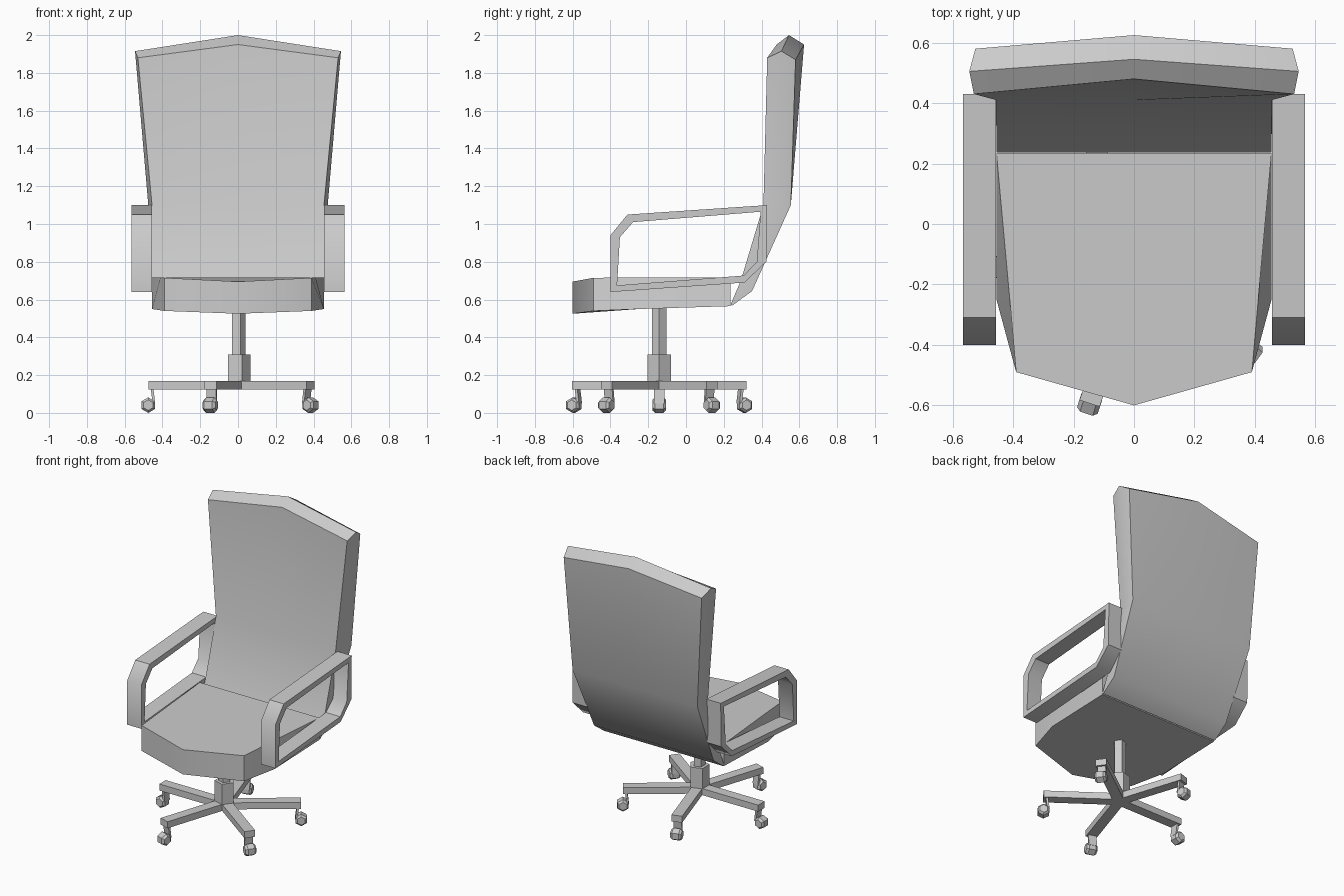
import bpy, bmesh, math
from mathutils import Matrix, Vector

cube = bpy.data.objects.get("Cube")
if cube:
    bpy.data.objects.remove(cube, do_unlink=True)

GREY = (0.6, 0.6, 0.6, 1)
grey = bpy.data.materials.new("plain_grey")
grey.use_nodes = True
grey.diffuse_color = GREY
grey.node_tree.nodes["Principled BSDF"].inputs["Base Color"].default_value = GREY


def finish(name, bm, smooth=40):
    """Turn a bmesh into a named, shaded object."""
    bmesh.ops.recalc_face_normals(bm, faces=bm.faces)
    mesh = bpy.data.meshes.new(name)
    bm.to_mesh(mesh)
    bm.free()
    mesh.materials.append(grey)
    ob = bpy.data.objects.new(name, mesh)
    bpy.context.collection.objects.link(ob)
    bpy.ops.object.select_all(action="DESELECT")
    bpy.context.view_layer.objects.active = ob
    ob.select_set(True)
    bpy.ops.object.shade_smooth_by_angle(angle=math.radians(smooth))
    return ob


def loft(bm, rings, caps=True, closed=False):
    """Skin a series of equal rings and return their vertices."""
    rows = [[bm.verts.new(p) for p in ring] for ring in rings]
    pairs = list(zip(rows, rows[1:])) + ([(rows[-1], rows[0])] if closed else [])
    for a, b in pairs:
        for i in range(len(a)):
            j = (i + 1) % len(a)
            bm.faces.new((a[i], a[j], b[j], b[i]))
    if caps:
        bm.faces.new(rows[0])
        bm.faces.new(rows[-1])
    return rows


def prism(name, outline, z0, z1):
    bm = bmesh.new()
    loft(bm, [[(x, y, z) for x, y in outline] for z in (z0, z1)])
    return finish(name, bm)


def polar(r, a):
    return r * math.cos(a), HUB_Y + r * math.sin(a)


# Seat cushion: pointed front, underside flaring past the top edge
def seat_ring(half, centre):
    return half + [centre] + [(-x, y, z) for x, y, z in reversed(half)]


bm = bmesh.new()
loft(bm, [
    seat_ring([(0.455, 0.235, 0.565), (0.455, -0.25, 0.55), (0.39, -0.49, 0.54)], (0, -0.6, 0.525)),
    seat_ring([(0.455, 0.235, 0.717), (0.411, -0.25, 0.717), (0.39, -0.49, 0.715)], (0, -0.6, 0.695)),
])
finish("seat", bm)


# Backrest: rings of front, side and back points, closed by a peaked top
def back_ring(front, side, back, front_mid=None, back_mid=None):
    fm = front_mid or (0, *front[1:])
    bk = back_mid or (0, *back[1:])
    left = [(-x, y, z) for x, y, z in (back, side, front)]
    return [fm, front, side, back, bk] + left


bm = bmesh.new()
rows = loft(bm, [
    back_ring((0.455, 0.237, 0.575), (0.455, 0.24, 0.57), (0.455, 0.243, 0.567)),
    back_ring((0.455, 0.29, 0.70), (0.455, 0.32, 0.67), (0.455, 0.35, 0.645)),
    back_ring((0.455, 0.41, 1.1), (0.475, 0.49, 1.1), (0.475, 0.555, 1.1)),
    back_ring((0.53, 0.43, 1.88), (0.545, 0.505, 1.915), (0.525, 0.58, 1.87),
              (0, 0.48, 1.95), (0, 0.625, 1.95)),
], caps=False)
bm.faces.new(rows[0])
fm, fr, sr, br, bk, bl, sl, fl = rows[-1]
peak = bm.verts.new((0, 0.545, 2.0))
for quad in ((fm, fr, sr, peak), (sr, br, bk, peak), (bk, bl, sl, peak), (sl, fl, fm, peak)):
    bm.faces.new(quad)
finish("backrest", bm)

# Armrests: an open frame, mirrored to the other side
outer = [(-0.40, 0.64), (-0.40, 0.94), (-0.31, 1.05), (0.43, 1.10), (0.425, 0.80), (0.31, 0.69)]
inner = [(-0.365, 0.675), (-0.35, 0.93), (-0.28, 1.01), (0.395, 1.065), (0.375, 0.80), (0.305, 0.727)]
bm = bmesh.new()
loft(bm, [[(x, y, z) for y, z in loop] for x, loop in
          ((0.456, outer), (0.565, outer), (0.565, inner), (0.456, inner))],
     caps=False, closed=True)
arms = finish("armrests", bm)
arms.modifiers.new("mirror", "MIRROR")

# Column and star base with five legs
HUB_Y = -0.142
STEP = math.tau / 5
LEG, HALF = 0.475, 0.035
for name, r, z0, z1 in (("lower_column", 0.065, 0.17, 0.31), ("upper_column", 0.04, 0.31, 0.56)):
    prism(name, [polar(r, i * STEP) for i in range(5)], z0, z1)

star = []
for i in range(5):
    a = math.pi + i * STEP
    star.append(polar(HALF / math.sin(STEP / 2), a - STEP / 2))
    for side in (-1, 1):
        star.append(polar(math.hypot(LEG, HALF), a + side * math.atan2(HALF, LEG)))
prism("star_base", star, 0.125, 0.17)

# Casters: a six-sided wheel with chamfered ends on a thin fork
for i in range(5):
    a = math.pi + i * STEP
    turn = Matrix.Translation((0, HUB_Y, 0)) @ Matrix.Rotation(a, 4, "Z")
    bm = bmesh.new()
    loft(bm, [[(0.475 + r * math.sin(k * math.pi / 3), y, 0.041 + r * math.cos(k * math.pi / 3))
               for k in range(6)]
              for y, r in ((-0.036, 0.028), (-0.022, 0.041), (0.022, 0.041), (0.036, 0.028))])
    bm.transform(turn)
    finish(f"caster_wheel_{i + 1}", bm, 25)
    bm = bmesh.new()
    loft(bm, [[(x + dx, y, z) for dx, y in ((-0.007, -0.027), (0.007, -0.027), (0.007, 0.027), (-0.007, 0.027))]
              for x, z in ((0.445, 0.05), (0.455, 0.13))])
    bm.transform(turn)
    finish(f"caster_fork_{i + 1}", bm)
